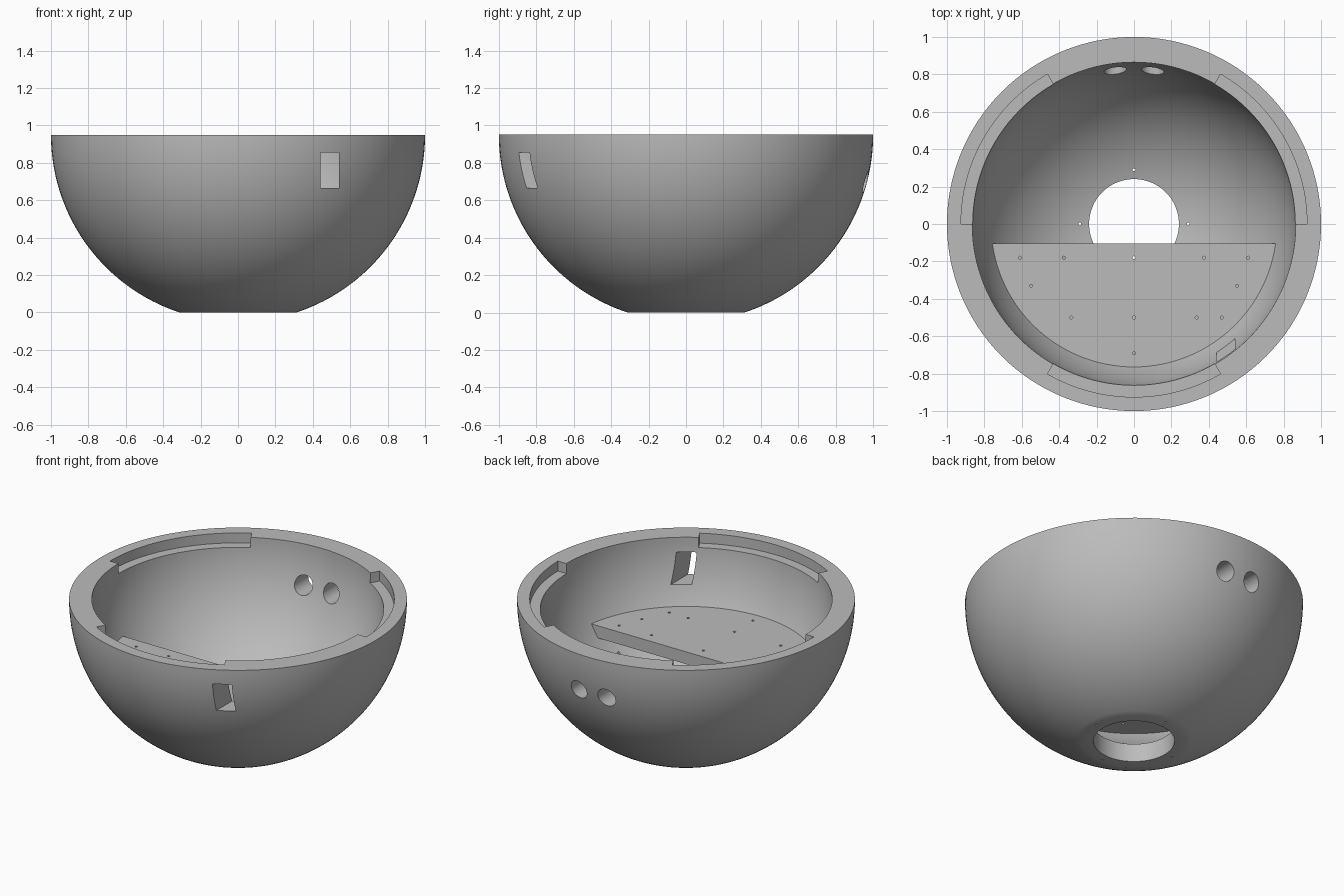
import bpy, bmesh
from math import sin, cos, pi, sqrt, asin, atan2, radians
from mathutils import Vector

cube = bpy.data.objects.get("Cube")
if cube:
    bpy.data.objects.remove(cube, do_unlink=True)

RIM = 0.95       # height of the rim, also the centre of both spheres
OUTER, INNER = 1.0, 0.865
MOUTH = 0.24     # radius of the opening in the floor

grey = bpy.data.materials.new("plain grey")
grey.use_nodes = True
grey.diffuse_color = (0.5, 0.5, 0.5, 1)
grey.node_tree.nodes["Principled BSDF"].inputs["Base Color"].default_value = (0.5, 0.5, 0.5, 1)


def finish(name, bm):
    bmesh.ops.recalc_face_normals(bm, faces=bm.faces)
    mesh = bpy.data.meshes.new(name)
    bm.to_mesh(mesh)
    bm.free()
    mesh.materials.append(grey)
    obj = bpy.data.objects.new(name, mesh)
    bpy.context.collection.objects.link(obj)
    return obj


def loft(bm, ring_a, ring_b):
    """Closed solid between two rings with equal point counts."""
    a = [bm.verts.new(p) for p in ring_a]
    b = [bm.verts.new(p) for p in ring_b]
    bm.faces.new(a)
    bm.faces.new(b)
    for i in range(len(a)):
        j = (i + 1) % len(a)
        bm.faces.new((a[i], a[j], b[j], b[i]))


def arc(radius, start, end, steps):
    return [(radius * cos(start + (end - start) * i / steps),
             radius * sin(start + (end - start) * i / steps)) for i in range(steps + 1)]


def upright(bm, outline, z0, z1):
    loft(bm, [(x, y, z0) for x, y in outline], [(x, y, z1) for x, y in outline])


def along_y(bm, outline, y0, y1):
    loft(bm, [(x, y0, z) for x, z in outline], [(x, y1, z) for x, z in outline])


def circle(x, y, radius, steps):
    return [(x + px, y + py) for px, py in arc(radius, 0, 2 * pi, steps)[:-1]]


# Bowl: closed wall profile turned about the vertical axis
foot = sqrt(OUTER ** 2 - RIM ** 2)
profile = [(MOUTH, 0)]
profile += [(x, RIM + z) for x, z in arc(OUTER, -atan2(RIM, foot), 0, 40)]
profile += [(x, RIM + z) for x, z in arc(INNER, 0, asin(MOUTH / INNER) - pi / 2, 40)]
bm = bmesh.new()
verts = [bm.verts.new((x, 0, z)) for x, z in profile]
edges = [bm.edges.new((verts[i - 1], verts[i])) for i in range(len(verts))]
bmesh.ops.spin(bm, geom=verts + edges, cent=(0, 0, 0), axis=(0, 0, 1),
               angle=2 * pi, steps=128, use_merge=True)
bmesh.ops.remove_doubles(bm, verts=bm.verts, dist=0.0001)
bowl = finish("bowl", bm)


# Shelf: half disc whose edge follows the inside of the bowl
def shelf_ring(z):
    radius = sqrt(INNER ** 2 - (RIM - z) ** 2) + 0.008
    a = asin(0.105 / radius)
    return [(x, y, z) for x, y in arc(radius, -pi + a, -a, 64)]


bm = bmesh.new()
loft(bm, shelf_ring(0.465), shelf_ring(0.545))
shelf = finish("shelf", bm)

# Cutter: every opening in the bowl and shelf
bm = bmesh.new()
for start in (0, 120, 240):                      # rim recesses
    a, b = radians(start), radians(start + 60)
    upright(bm, arc(0.925, a, b, 32) + arc(0.8, b, a, 32), RIM - 0.065, RIM + 0.05)
along_y(bm, [(0.44, 0.665), (0.54, 0.665), (0.54, 0.855), (0.44, 0.855)], -1.1, -0.5)
for side in (-1, 1):                             # round ports at the back
    along_y(bm, circle(side * 0.1, 0.7, 0.06, 32), 0.6, 1.1)
for i in range(4):                               # screw holes round the floor opening
    a = i * pi / 2
    upright(bm, circle(0.29 * cos(a), 0.29 * sin(a), 0.008, 12), -0.05, 0.25)
screws = [(0, -0.18), (0, -0.5), (0, -0.69), (0.47, -0.5)]
for side in (-1, 1):
    screws += [(side * x, y) for x, y in ((0.61, -0.18), (0.375, -0.18), (0.55, -0.33), (0.335, -0.5))]
for x, y in screws:                              # screw holes in the shelf
    upright(bm, circle(x, y, 0.008, 12), 0.3, 0.6)
cutter = finish("cutter", bm)
cutter.hide_render = True

for obj in (bowl, shelf):
    mod = obj.modifiers.new("openings", 'BOOLEAN')
    mod.operation = 'DIFFERENCE'
    mod.solver = 'EXACT'
    mod.object = cutter
bpy.context.view_layer.update()
graph = bpy.context.evaluated_depsgraph_get()
results = [(o, bpy.data.meshes.new_from_object(o.evaluated_get(graph))) for o in (bowl, shelf)]
for obj, mesh in results:
    obj.modifiers.clear()
    obj.data = mesh
bpy.data.objects.remove(cutter, do_unlink=True)

# Smooth curved walls, keep cut edges sharp
for obj in bpy.context.view_layer.objects:
    obj.select_set(obj in (bowl, shelf))
bpy.context.view_layer.objects.active = bowl
bpy.ops.object.shade_smooth_by_angle(angle=radians(20))
